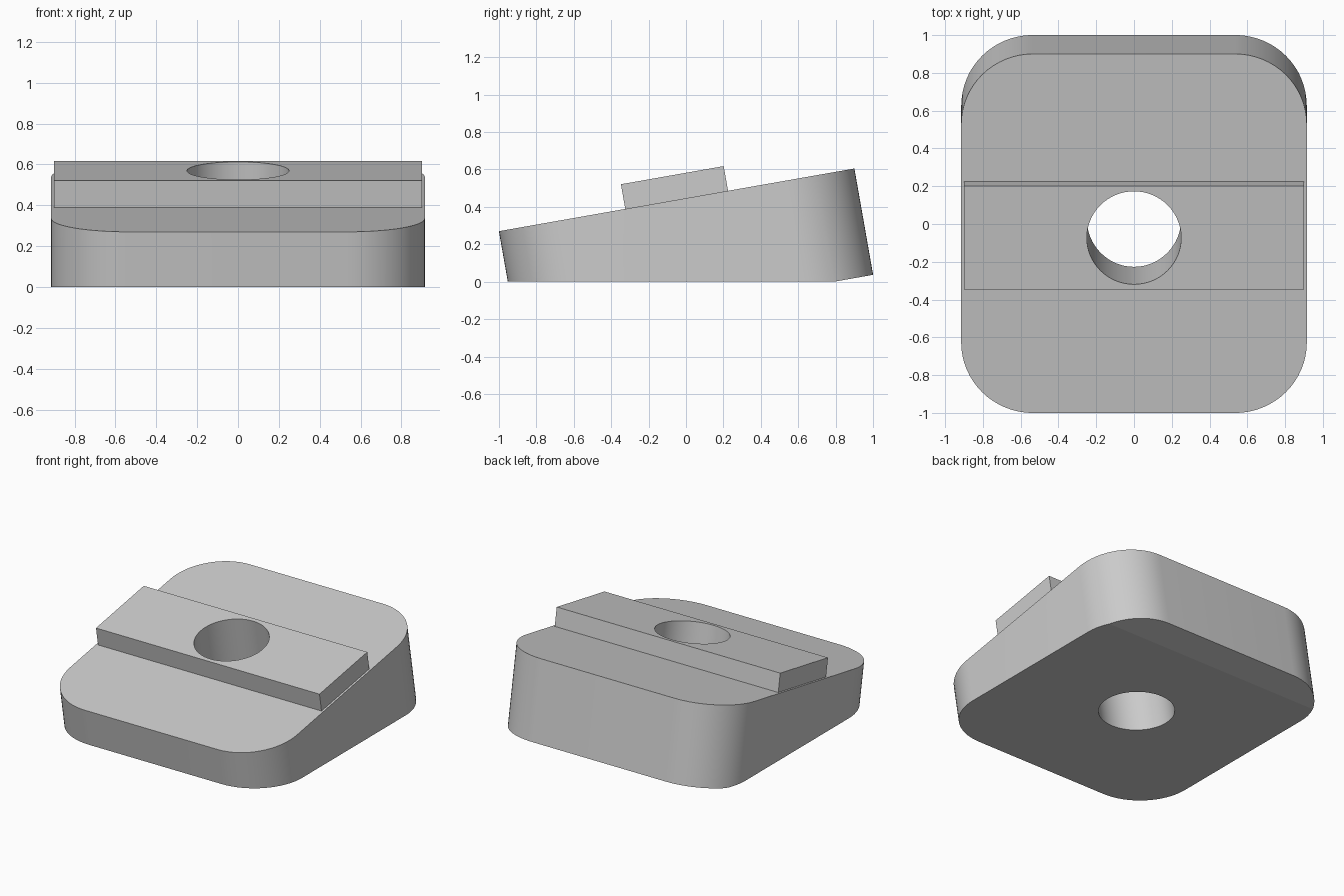
import bpy, bmesh
from math import radians, cos, sin, pi
from mathutils import Matrix

cube = bpy.data.objects.get("Cube")
if cube:
    bpy.data.objects.remove(cube, do_unlink=True)

grey = bpy.data.materials.new("light grey")
grey.use_nodes = True
COLOUR = (0.6, 0.6, 0.6, 1)
grey.diffuse_color = COLOUR
grey.node_tree.nodes["Principled BSDF"].inputs["Base Color"].default_value = COLOUR

# Every part shares one frame: origin on the sloping top face, tilted 10 degrees
TILT = Matrix.Translation((0, -0.05, 0.4375)) @ Matrix.Rotation(radians(10), 4, 'X')


def rounded_outline(half_x, half_y, radius, steps):
    points = []
    for quarter, (sx, sy) in enumerate([(1, 1), (-1, 1), (-1, -1), (1, -1)]):
        for i in range(steps + 1):
            a = (quarter + i / steps) * pi / 2
            points.append((sx * (half_x - radius) + radius * cos(a),
                           sy * (half_y - radius) + radius * sin(a)))
    return points


def prism(name, outline, low, high, cut_ground=False):
    bm = bmesh.new()
    base = bm.faces.new([bm.verts.new((x, y, low)) for x, y in outline])
    top = bmesh.ops.extrude_face_region(bm, geom=[base])["geom"]
    bmesh.ops.translate(bm, vec=(0, 0, high - low),
                        verts=[v for v in top if isinstance(v, bmesh.types.BMVert)])
    bm.transform(TILT)
    if cut_ground:
        bmesh.ops.bisect_plane(bm, geom=bm.verts[:] + bm.edges[:] + bm.faces[:],
                               plane_co=(0, 0, 0), plane_no=(0, 0, 1), clear_inner=True)
        rim = [e for e in bm.edges if e.is_boundary]
        bmesh.ops.holes_fill(bm, edges=rim, sides=0)
    bmesh.ops.recalc_face_normals(bm, faces=bm.faces)
    mesh = bpy.data.meshes.new(name)
    bm.to_mesh(mesh)
    bm.free()
    mesh.materials.append(grey)
    obj = bpy.data.objects.new(name, mesh)
    bpy.context.collection.objects.link(obj)
    return obj


# Wedge block with rounded corners, and the key bar across its slope
wedge = prism("wedge_block", rounded_outline(0.915, 0.965, 0.38, 16), -0.577, 0, True)
bar = prism("key_bar", [(-0.9, -0.279), (0.9, -0.279), (0.9, 0.279), (-0.9, 0.279)], 0, 0.134)

# Bolt hole through both parts, square to the slope
circle = [(0.25 * cos(2 * pi * i / 64), 0.25 * sin(2 * pi * i / 64)) for i in range(64)]
bore = prism("bolt_hole_cutter", circle, -1, 1)
bore.hide_render = True

for part in (wedge, bar):
    bpy.ops.object.select_all(action='DESELECT')
    part.select_set(True)
    bpy.context.view_layer.objects.active = part
    cut = part.modifiers.new("bolt_hole", 'BOOLEAN')
    cut.operation = 'DIFFERENCE'
    cut.solver = 'EXACT'
    cut.object = bore
    bpy.ops.object.modifier_apply(modifier=cut.name)
    # The shallow bottom chamfer meets the base at 10 degrees and must stay crisp
    bpy.ops.object.shade_smooth_by_angle(angle=radians(8))

bpy.data.objects.remove(bore, do_unlink=True)
